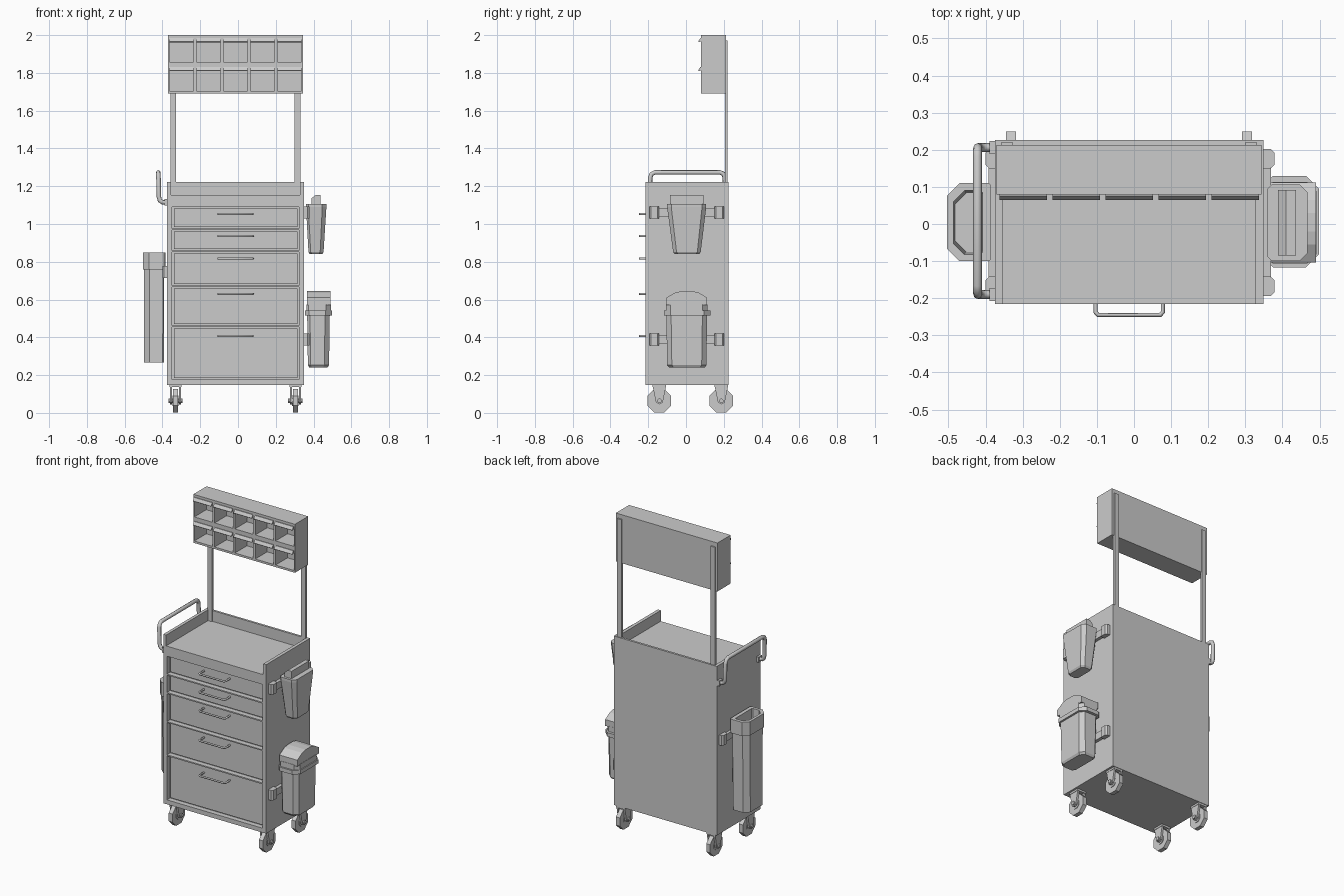
import bpy
import bmesh
from math import pi
from mathutils import Matrix, Vector

cube = bpy.data.objects.get("Cube")
if cube:
    bpy.data.objects.remove(cube, do_unlink=True)

grey = bpy.data.materials.new("light_grey")
grey.use_nodes = True
grey.diffuse_color = (0.6, 0.6, 0.6, 1)
grey.node_tree.nodes["Principled BSDF"].inputs["Base Color"].default_value = (0.6, 0.6, 0.6, 1)


def finish(name, bm):
    bmesh.ops.recalc_face_normals(bm, faces=bm.faces)
    mesh = bpy.data.meshes.new(name)
    bm.to_mesh(mesh)
    bm.free()
    mesh.materials.append(grey)
    obj = bpy.data.objects.new(name, mesh)
    bpy.context.collection.objects.link(obj)
    return obj


def add_box(bm, x, y, z):
    size = (x[1] - x[0], y[1] - y[0], z[1] - z[0])
    mid = (sum(x) / 2, sum(y) / 2, sum(z) / 2)
    bmesh.ops.create_cube(bm, size=1, matrix=Matrix.Translation(mid) @ Matrix.Diagonal((*size, 1)))


def boxes(name, *parts):
    bm = bmesh.new()
    for part in parts:
        add_box(bm, *part)
    return finish(name, bm)


def ring(x, y, z, inner, outer):
    """Rectangle at height z, corners chamfered on the cart side and outer side."""
    a, b = (inner, outer) if x[0] > 0 else (outer, inner)
    pts = [(x[0] + a, y[0]), (x[1] - b, y[0]), (x[1], y[0] + b), (x[1], y[1] - b),
           (x[1] - b, y[1]), (x[0] + a, y[1]), (x[0], y[1] - a), (x[0], y[0] + a)]
    return [(px, py, z) for px, py in pts]


def loft(name, rings):
    bm = bmesh.new()
    loops = [[bm.verts.new(p) for p in r] for r in rings]
    count = len(loops[0])
    for low, high in zip(loops, loops[1:]):
        for i in range(count):
            j = (i + 1) % count
            bm.faces.new((low[i], low[j], high[j], high[i]))
    bm.faces.new(loops[0])
    bm.faces.new(loops[-1])
    return finish(name, bm)


def prism(name, profile, x):
    """Extrude a (y, z) outline between two x positions."""
    return loft(name, [[(px, y, z) for y, z in profile] for px in x])


def baked(obj):
    depsgraph = bpy.context.evaluated_depsgraph_get()
    return bpy.data.meshes.new_from_object(obj.evaluated_get(depsgraph))


def carve(obj, cutter):
    cutter.hide_render = True
    mod = obj.modifiers.new("cut", "BOOLEAN")
    mod.operation = "DIFFERENCE"
    mod.solver = "EXACT"
    mod.object = cutter
    mesh = baked(obj)
    obj.modifiers.clear()
    obj.data = mesh
    bpy.data.objects.remove(cutter, do_unlink=True)


def tube(name, points, radius, sides):
    curve = bpy.data.curves.new(name, "CURVE")
    curve.dimensions = "3D"
    curve.bevel_depth = radius
    curve.bevel_resolution = sides
    curve.use_fill_caps = True
    spline = curve.splines.new("POLY")
    spline.points.add(len(points) - 1)
    for target, p in zip(spline.points, points):
        target.co = (*p, 1)
    helper = bpy.data.objects.new(name + "_path", curve)
    bpy.context.collection.objects.link(helper)
    mesh = baked(helper)
    bpy.data.objects.remove(helper, do_unlink=True)
    mesh.materials.clear()
    mesh.materials.append(grey)
    obj = bpy.data.objects.new(name, mesh)
    bpy.context.collection.objects.link(obj)


# Cabinet with open-fronted tray and drawer recesses
FRONT = -0.215
drawers = [(0.18, 0.451, 0.407), (0.467, 0.663, 0.63), (0.678, 0.847, 0.817),
           (0.863, 0.964, 0.936), (0.98, 1.085, 1.053)]
cabinet = boxes("cabinet", ((-0.375, 0.349), (FRONT, 0.226), (0.148, 1.222)))
cuts = [((-0.349, 0.323), (FRONT - 0.1, FRONT + 0.032), (z0 - 0.004, z1 + 0.004))
        for z0, z1, _ in drawers]
cuts.append(((-0.355, 0.328), (FRONT - 0.1, 0.212), (1.153, 1.4)))
carve(cabinet, boxes("cabinet_cutter", *cuts))

# Drawer fronts and their pulls
for n, (z0, z1, zh) in enumerate(drawers, 1):
    boxes(f"drawer_{n}", ((-0.34, 0.314), (FRONT + 0.022, FRONT + 0.034), (z0 + 0.004, z1 - 0.004)))
    tube(f"drawer_handle_{n}", [(-0.104, -0.19, zh), (-0.104, -0.237, zh), (-0.097, -0.245, zh),
                                (0.071, -0.245, zh), (0.078, -0.237, zh), (0.078, -0.19, zh)],
         0.006, 1)

# Uprights and overhead bin rack
for side, x in (("right", -0.342), ("left", 0.315)):
    boxes(f"{side}_upright", ((x - 0.015, x + 0.015), (0.206, 0.221), (1.15, 1.972)))
rack = boxes("bin_rack", ((-0.37, 0.344), (0.08, 0.213), (1.692, 2.0)))
rows = [(1.705, 1.825), (1.858, 1.978)]
columns = [-0.299 + 0.1428 * i for i in range(5)]
carve(rack, boxes("rack_cutter", *[((x - 0.064, x + 0.064), (0, 0.2), row)
                                   for row in rows for x in columns]))
for r, (low, high) in enumerate(rows, 1):
    for c, x in enumerate(columns, 1):
        prism(f"bin_lip_{r}_{c}", [(0.085, high + 0.006), (0.076, high + 0.006), (0.064, high - 0.012),
                                   (0.068, high - 0.016), (0.085, high - 0.008)], (x - 0.064, x + 0.064))

# Push handle on the right side
loop = [(-0.37, 1.115), (-0.4, 1.115), (-0.414, 1.125), (-0.419, 1.145)]
near = [(x, -0.19, z) for x, z in loop]
near += [(-0.421, -0.19, 1.245), (-0.422, -0.182, 1.265), (-0.422, -0.165, 1.273)]
far = [(x, 0.016 - y, z) for x, y, z in reversed(near)]
tube("push_handle", near + far, 0.012, 2)
for y in (-0.19, 0.206):
    boxes("handle_mount", ((-0.39, -0.37), (y - 0.017, y + 0.017), (1.098, 1.132)))


# Clamp rails that carry the bins
def rail(name, wall, out, z, height):
    arm = sorted((wall, wall + out * 0.7))
    boxes(name, (arm, (-0.16, 0.17), (z - height * 0.35, z + height * 0.35)))
    for y in (-0.168, 0.176):
        x0, x1 = (wall, wall + out)
        c = out * 0.35
        outline = [(x0, y - 0.026), (x1 - c, y - 0.026), (x1, y - 0.016),
                   (x1, y + 0.016), (x1 - c, y + 0.026), (x0, y + 0.026)]
        loft(name + "_clamp", [[(px, py, z + s * height / 2) for px, py in outline] for s in (-1, 1)])


rail("upper_left_rail", 0.348, 0.031, 1.06, 0.064)
rail("lower_left_rail", 0.348, 0.031, 0.388, 0.064)
rail("right_rail", -0.374, -0.026, 0.745, 0.064)

# Upper tapered container with raised lid block
loft("sharps_box", [ring((0.38, 0.446), (-0.06, 0.07), 0.84, 0.012, 0.018),
                    ring((0.373, 0.453), (-0.068, 0.078), 0.852, 0.012, 0.018),
                    ring((0.36, 0.468), (-0.1, 0.107), 1.09, 0.012, 0.022),
                    ring((0.36, 0.468), (-0.1, 0.107), 1.106, 0.012, 0.022)])
lid = [(0.388, 1.1), (0.388, 1.135), (0.41, 1.153), (0.436, 1.153), (0.436, 1.1)]
loft("sharps_box_lid", [[(x, y, z) for x, z in lid] for y in (-0.085, 0.092)])

# Lower waste bin: body, collar and peaked lid
loft("waste_bin", [ring((0.378, 0.474), (-0.09, 0.1), 0.24, 0.015, 0.025),
                   ring((0.37, 0.482), (-0.1, 0.108), 0.253, 0.015, 0.025),
                   ring((0.366, 0.486), (-0.104, 0.112), 0.53, 0.015, 0.025)])
loft("waste_bin_collar", [ring((0.355, 0.498), (-0.117, 0.13), z, 0.02, 0.035) for z in (0.516, 0.541)])
loft("waste_bin_lid_base", [ring((0.362, 0.492), (-0.106, 0.113), z, 0.012, 0.025) for z in (0.54, 0.575)])
prism("waste_bin_lid", [(-0.104, 0.57), (-0.104, 0.61), (-0.055, 0.638), (-0.02, 0.645),
                        (0.03, 0.645), (0.065, 0.638), (0.112, 0.61), (0.112, 0.57)], (0.364, 0.49))

# Tall open container on the right side
loft("tall_bin", [ring((-0.498, -0.393), (-0.085, 0.095), 0.267, 0.006, 0.03),
                  ring((-0.498, -0.391), (-0.09, 0.1), 0.76, 0.006, 0.03),
                  ring((-0.504, -0.385), (-0.1, 0.11), 0.76, 0.006, 0.034),
                  ring((-0.504, -0.385), (-0.1, 0.11), 0.848, 0.006, 0.034),
                  ring((-0.487, -0.408), (-0.082, 0.09), 0.848, 0.006, 0.03),
                  ring((-0.483, -0.412), (-0.075, 0.083), 0.3, 0.006, 0.03)])

# Casters
for x in (-0.331, 0.304):
    for y in (-0.141, 0.187):
        bm = bmesh.new()
        for radius, depth in ((0.068, 0.027), (0.03, 0.034), (0.012, 0.076)):
            place = Matrix.Translation((x, y, 0.064)) @ Matrix.Rotation(pi / 2, 4, "Y") @ Matrix.Rotation(pi / 8, 4, "Z")
            bmesh.ops.create_cone(bm, cap_ends=True, segments=8, radius1=radius,
                                  radius2=radius, depth=depth, matrix=place)
        finish("caster_wheel", bm)
        for s in (-1, 1):
            prism("caster_fork", [(y - 0.035, 0.14), (y - 0.018, 0.055), (y, 0.045), (y + 0.018, 0.055),
                                  (y + 0.035, 0.14)], sorted((x + s * 0.018, x + s * 0.03)))
        boxes("caster_plate", ((x - 0.032, x + 0.032), (y - 0.036, y + 0.036), (0.136, 0.15)))
